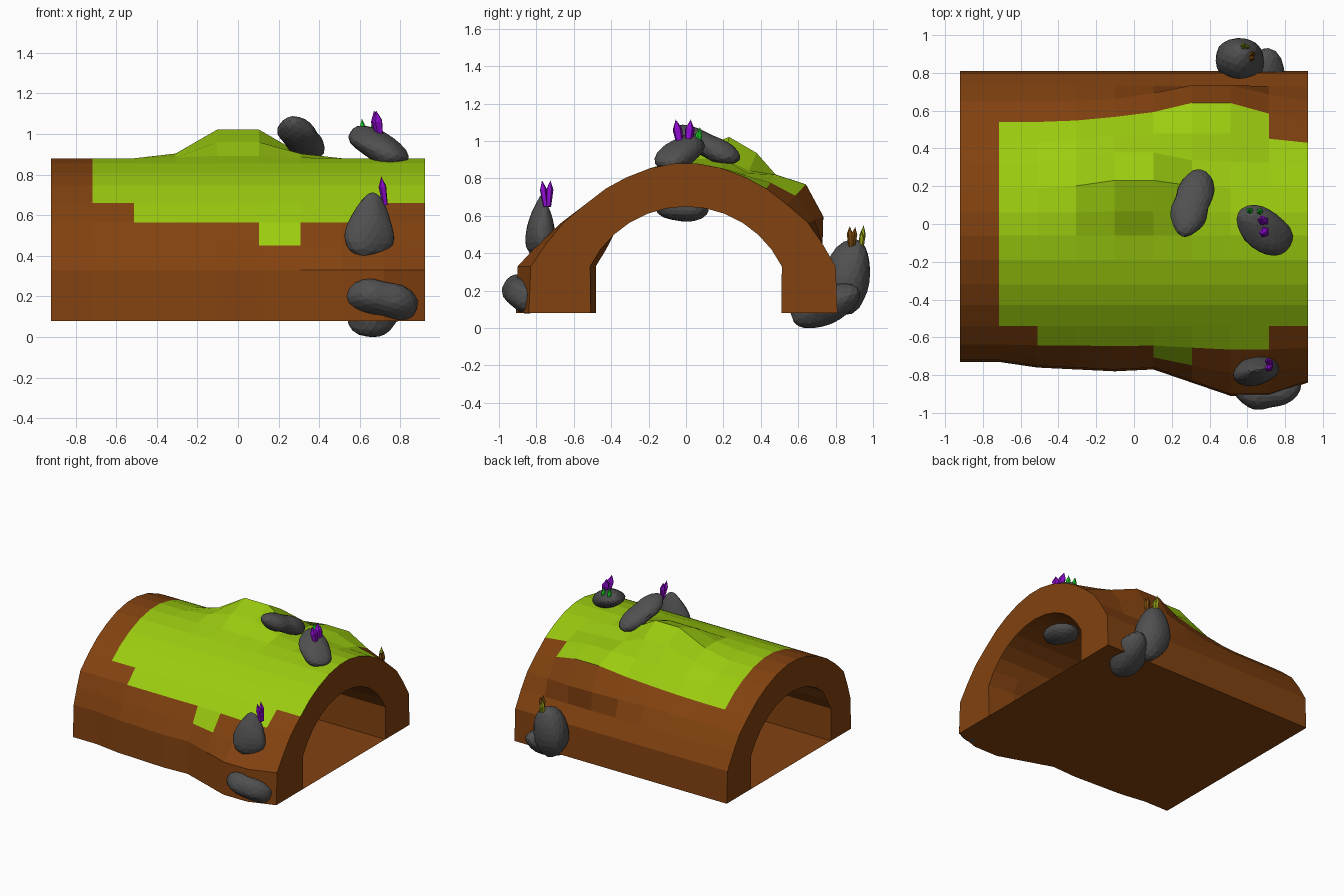
import bpy, bmesh, math, random
from mathutils import Vector, Euler, Matrix, noise

if "Cube" in bpy.data.objects:
    bpy.data.objects.remove(bpy.data.objects["Cube"])

random.seed(3)


def mat(name, r, g, b):
    m = bpy.data.materials.new(name)
    m.diffuse_color = (r, g, b, 1)
    m.use_nodes = True
    m.node_tree.nodes["Principled BSDF"].inputs["Base Color"].default_value = m.diffuse_color
    return m


EARTH = mat("earth brown", 0.223, 0.054, 0.005)
GRASS = mat("grass green", 0.328, 0.6, 0.005)
STONE = mat("stone grey", 0.08, 0.08, 0.08)
PURPLE = mat("purple crystal", 0.26, 0.003, 0.60)
GREEN = mat("green crystal", 0.01, 0.60, 0.02)
OLIVE = mat("olive crystal", 0.30, 0.36, 0.01)
BROWN = mat("brown crystal", 0.20, 0.07, 0.005)


def make(name, verts, faces, mats):
    me = bpy.data.meshes.new(name)
    me.from_pydata(verts, [], faces)
    for m in mats:
        me.materials.append(m)
    ob = bpy.data.objects.new(name, me)
    bpy.context.collection.objects.link(ob)
    return ob


# Arched tunnel: outer half profile (y, z) mirrored, inner arc, nine bays along x
half = [(.81, .08), (.80, .33), (.73, .45), (.65, .565), (.54, .66),
        (.43, .745), (.32, .805), (.19, .855), (.06, .88)]
outer = [(-y, z) for y, z in half] + half[::-1]
arc = [math.radians(26 + 128 * k / 12) for k in range(13)]
inner = [(-.51, .08)] + [(-.57 * math.cos(a), .08 + .57 * math.sin(a)) for a in arc] + [(.51, .08)]
front_y = [.72, .72, .75, .76, .77, .76, .83, .90, .90, .83]
weight = {0: 1, 1: 1, 2: .6, 3: .15}
NO, NI, NX = len(outer), len(inner), 10


def mound(x, y):
    sy = .28 if y > .2 else .16
    top = .175 * math.exp(-(x / .29) ** 4 - ((y - .2) / sy) ** 2)
    back = .15 * math.exp(-((x - .4) / .33) ** 4 - ((y - .55) / .17) ** 2)
    return max(top, back)


verts = []
for i in range(NX):
    x = -.92 + 1.84 * i / 9
    for j, (y, z) in enumerate(outer):
        if j < 4:
            y -= weight[j] * (front_y[i] - .80)
        elif 4 < j < 14:
            d = mound(x, y)
            r = Vector((y, z - .08))
            r *= 1 + d / r.length
            y, z = r.x, r.y + .08
        else:
            d = mound(x, y) if j == 13 or j == 14 else 0
            y += d * .8
            z += d * .3
        if j == NO - 1 or j == NO - 2:
            y = outer[j][0]
        verts.append((x, y, z))
    for j, (y, z) in enumerate(inner):
        if i < 9 and y < -.4:
            y += .03
        verts.append((x, y, z))

S = NO + NI
first = [99, 4, 3, 3, 3, 2, 3, 3, 4]        # lowest grassy strip on the front of each bay
faces, idx = [], []
for i in range(NX - 1):
    a, b = i * S, (i + 1) * S
    for j in range(NO - 1):
        faces.append((a + j, b + j, b + j + 1, a + j + 1))
        idx.append(int(first[i] <= j <= (11 if i == 8 else 12)))
    for j in range(NO, S - 1):
        faces.append((a + j, a + j + 1, b + j + 1, b + j))
        idx.append(0)
    faces.append((a, a + NO - 1, b + NO - 1, b))     # floor
    idx.append(0)
loop = list(range(NO)) + list(range(S - 1, NO - 1, -1))
faces.append(loop)
faces.append([(NX - 1) * S + k for k in loop[::-1]])
idx += [0, 0]
tunnel = make("earth_tunnel", verts, faces, [EARTH, GRASS])
for p, m in zip(tunnel.data.polygons, idx):
    p.material_index = m


# Rocks: lumpy spheres with an optional waist and a taper towards the top
def rock(name, loc, size, rot=(0, 0, 0), waist=0.0, taper=0.0, lump=.12):
    bm = bmesh.new()
    bmesh.ops.create_icosphere(bm, subdivisions=3, radius=1)
    off = Vector([random.uniform(0, 20) for _ in range(3)])
    R = Euler([math.radians(a) for a in rot]).to_matrix()
    for v in bm.verts:
        c = v.co.copy()
        c *= 1 + lump * noise.noise(c * 1.1 + off)
        if waist:
            k = 1 - waist * math.exp(-(c.x / .35) ** 2)
            c.y *= k
            c.z *= k
        if taper:
            k = 1 - taper * (c.z + 1) / 2
            c.x *= k
            c.y *= k
        v.co = R @ Vector((c.x * size[0], c.y * size[1], c.z * size[2])) + Vector(loc)
    me = bpy.data.meshes.new(name)
    bm.to_mesh(me)
    bm.free()
    me.materials.append(STONE)
    bpy.context.collection.objects.link(bpy.data.objects.new(name, me))


rock("top_bean_rock", (.31, .11, .98), (.19, .11, .075), (0, 25, 72), waist=.18)
rock("top_crystal_rock", (.69, -.03, .94), (.18, .11, .07), (0, 24, -38))
rock("ceiling_rock", (.66, -.02, .65), (.12, .14, .08))
rock("front_cone_rock", (.65, -.775, .545), (.17, .10, .16), (0, 6, 12), taper=.6)
rock("front_low_rock", (.71, -.87, .18), (.18, .12, .095), (-25, 10, 8), waist=.12)
rock("back_tall_rock", (.56, .865, .27), (.13, .125, .20), (-10, 0, 0))
rock("back_low_rock", (.67, .74, .12), (.13, .20, .10), (20, 0, -12))


# Crystals: five-sided shards widening to a shoulder and ending in a point
def crystal(name, base, tip, r, m):
    base, tip = Vector(base), Vector(tip)
    ax = tip - base
    q = ax.to_track_quat('Z', 'Y')
    n = 5
    vs = []
    for t, k in ((0, .7), (.65, 1)):
        for s in range(n):
            a = 2 * math.pi * s / n
            vs.append(base + ax * t + q @ Vector((r * k * math.cos(a), r * k * math.sin(a), 0)))
    vs.append(tip)
    fs = [tuple(range(n))[::-1]]
    for s in range(n):
        t = (s + 1) % n
        fs += [(s, t, n + t, n + s), (n + s, n + t, 2 * n)]
    make(name, vs, fs, [m])


crystal("top_purple_crystal_a", (.70, -.03, .97), (.68, -.055, 1.115), .027, PURPLE)
crystal("top_purple_crystal_b", (.70, .01, .97), (.67, .025, 1.115), .027, PURPLE)
crystal("top_green_crystal_a", (.62, .06, .95), (.61, .075, 1.075), .018, GREEN)
crystal("top_green_crystal_b", (.67, .06, .95), (.665, .07, 1.07), .018, GREEN)
crystal("front_purple_crystal_a", (.725, -.75, .65), (.705, -.77, .79), .02, PURPLE)
crystal("front_purple_crystal_b", (.725, -.735, .65), (.705, -.725, .79), .02, PURPLE)
crystal("back_brown_crystal_a", (.62, .88, .43), (.625, .875, .545), .017, BROWN)
crystal("back_brown_crystal_b", (.62, .89, .43), (.63, .905, .54), .017, BROWN)
crystal("back_olive_crystal_a", (.58, .935, .41), (.58, .95, .55), .017, OLIVE)
crystal("back_olive_crystal_b", (.60, .935, .41), (.60, .94, .52), .014, OLIVE)
